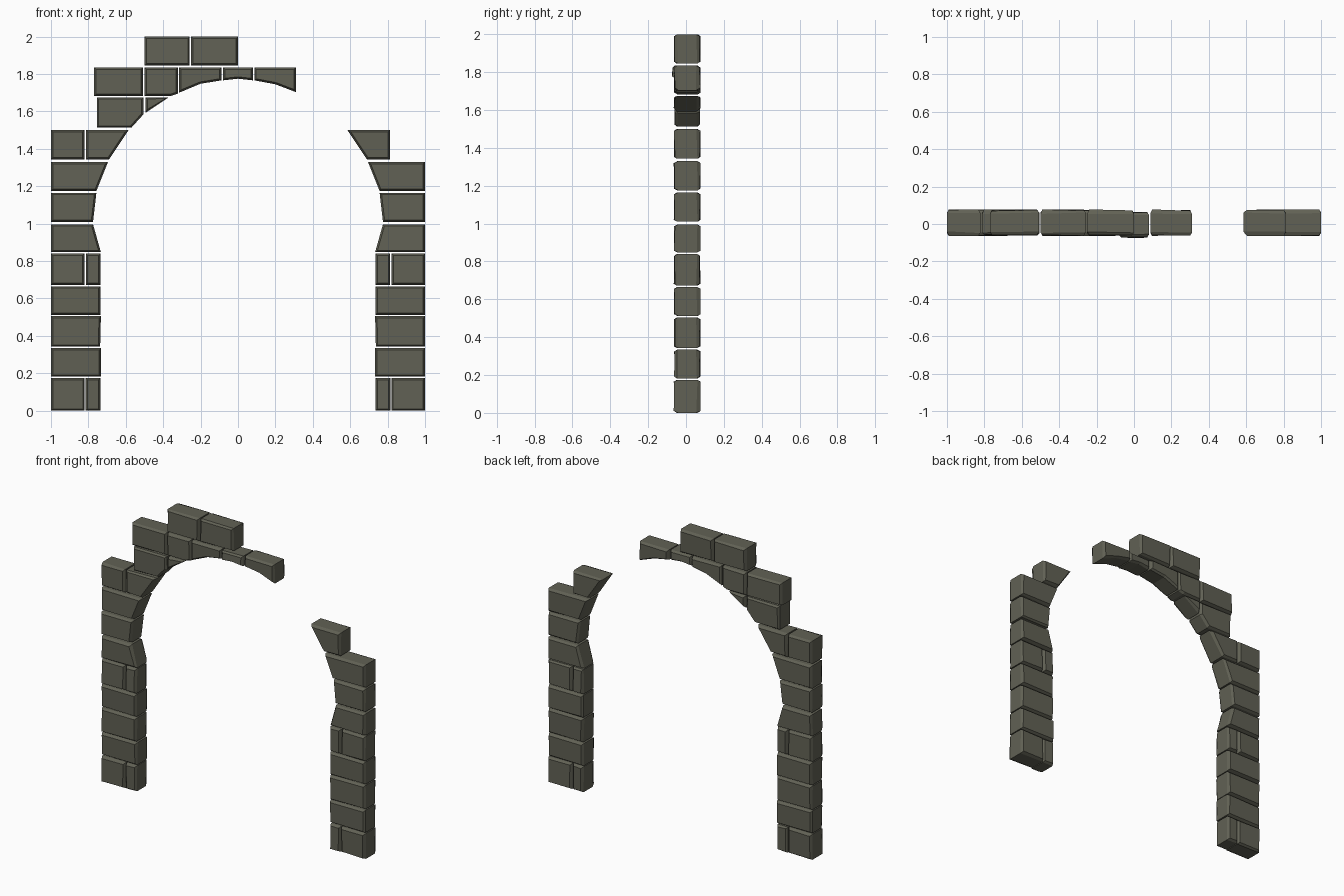
import bpy, bmesh, random
from mathutils import Vector

if "Cube" in bpy.data.objects:
    bpy.data.objects.remove(bpy.data.objects["Cube"])

rng = random.Random(4)
stone = bpy.data.materials.new("stone")
stone.diffuse_color = (0.12, 0.12, 0.09, 1)
stone.use_nodes = True
stone.node_tree.nodes["Principled BSDF"].inputs["Base Color"].default_value = stone.diffuse_color


def inset(points, d):
    """Mitred inward offset of a counter-clockwise outline."""
    out = []
    for i, p in enumerate(points):
        a = (p - points[i - 1]).normalized()
        b = (points[(i + 1) % len(points)] - p).normalized()
        na, nb = Vector((-a.y, a.x)), Vector((-b.y, b.x))
        out.append(p + (na + nb) * d / max(1 + na.dot(nb), 0.4))
    return out


def block(name, outline, shift=0.0, mirror=False):
    """Extrude an x-z outline into a roughly chamfered stone."""
    pts = [Vector(p) for p in outline]
    if mirror:
        pts = [Vector((-p.x, p.y)) for p in reversed(pts)]
    small = inset(pts, 0.010)
    bm = bmesh.new()
    loops = []
    for y, ring, rough in ((-0.061, small, 0.004), (-0.044, pts, 0.005),
                           (0.057, pts, 0.005), (0.074, small, 0.004)):
        loops.append([bm.verts.new((p.x, y + shift + rng.uniform(-rough, rough), p.y))
                      for p in ring])
    n = len(pts)
    for a, b in zip(loops, loops[1:]):
        for i in range(n):
            j = (i + 1) % n
            bm.faces.new((a[i], b[i], b[j], a[j]))
    bm.faces.new(loops[0])
    bm.faces.new(loops[-1][::-1])
    bmesh.ops.recalc_face_normals(bm, faces=bm.faces)
    me = bpy.data.meshes.new(name)
    bm.to_mesh(me)
    bm.free()
    me.materials.append(stone)
    bpy.context.collection.objects.link(bpy.data.objects.new(name, me))


def quad(x0, x1, z0, z1, top=None):
    """Block outline; top gives a different inner x at the upper edge."""
    return [(x0, z0), (x1, z0), (x1 if top is None else top, z1), (x0, z1)]


# Pillar stones, shared by both sides
pillar = [
    quad(-1, -0.82, 0, 0.175), quad(-0.815, -0.735, 0, 0.175),
    quad(-1, -0.732, 0.182, 0.335),
    quad(-1, -0.737, 0.342, 0.505, -0.733),
    quad(-1, -0.735, 0.512, 0.665),
    quad(-1, -0.822, 0.672, 0.84), quad(-0.814, -0.735, 0.672, 0.84),
    quad(-1, -0.733, 0.847, 0.996, -0.775),
    quad(-1, -0.775, 1.01, 1.165, -0.757),
    quad(-1, -0.757, 1.175, 1.33, -0.695),
    quad(-0.812, -0.69, 1.343, 1.5, -0.585),
]
for side, flip in (("left", False), ("right", True)):
    for k, outline in enumerate(pillar):
        block(f"{side}_pillar_stone_{k + 1}", outline, 0, flip)

# Left shoulder stones
block("left_shoulder_stone", quad(-1, -0.822, 1.343, 1.5))
block("left_haunch_stone", [(-0.755, 1.513), (-0.57, 1.513), (-0.505, 1.585),
                            (-0.505, 1.675), (-0.755, 1.675)])
block("wedge_stone", [(-0.495, 1.592), (-0.37, 1.675), (-0.495, 1.675)])
block("left_upper_stone", quad(-0.77, -0.508, 1.682, 1.835))

# Arch ring stones
block("arch_stone_left_outer", [(-0.5, 1.682), (-0.36, 1.682), (-0.322, 1.695),
                                (-0.322, 1.835), (-0.5, 1.835)])
block("arch_stone_left_inner", [(-0.315, 1.70), (-0.2, 1.748), (-0.088, 1.766),
                                (-0.088, 1.835), (-0.315, 1.835)])
block("keystone", [(-0.08, 1.766), (0, 1.775), (0.08, 1.766),
                   (0.08, 1.835), (-0.08, 1.835)], -0.011)
block("arch_stone_right", [(0.087, 1.766), (0.2, 1.745), (0.31, 1.703),
                           (0.31, 1.835), (0.087, 1.835)])

# Top course
block("top_stone_left", quad(-0.5, -0.258, 1.845, 2))
block("top_stone_right", quad(-0.25, 0, 1.845, 2))
